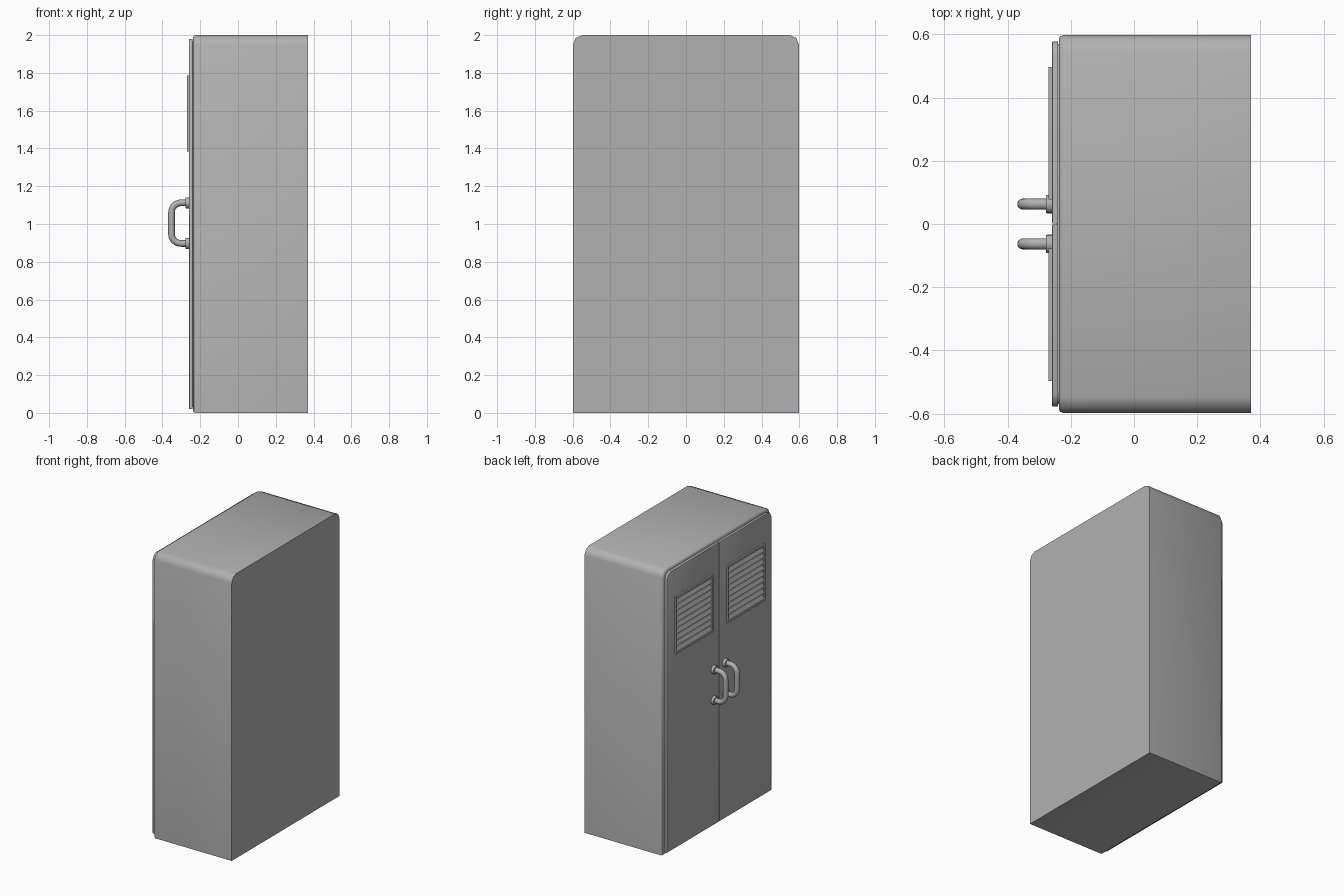
import bpy, bmesh, math
from mathutils import Vector, Matrix

if "Cube" in bpy.data.objects:
    bpy.data.objects.remove(bpy.data.objects["Cube"])

# dark grey painted metal
metal = bpy.data.materials.new("grey_metal")
metal.diffuse_color = (0.44, 0.44, 0.44, 1)
metal.use_nodes = True
metal.node_tree.nodes["Principled BSDF"].inputs["Base Color"].default_value = metal.diffuse_color


def finish(bm, name, mirror=False, angle=30):
    bmesh.ops.recalc_face_normals(bm, faces=bm.faces[:])
    me = bpy.data.meshes.new(name)
    bm.to_mesh(me)
    bm.free()
    me.materials.append(metal)
    ob = bpy.data.objects.new(name, me)
    bpy.context.collection.objects.link(ob)
    if mirror:
        m = ob.modifiers.new("mirror", 'MIRROR')
        m.use_axis = (False, True, False)
        m.use_mirror_merge = False
    bpy.context.view_layer.objects.active = ob
    ob.select_set(True)
    bpy.ops.object.shade_smooth_by_angle(angle=math.radians(angle))
    ob.select_set(False)
    return ob


def arc(cy, cz, r, a0, a1, n=2):
    return [(cy + r * math.cos(math.radians(a0 + (a1 - a0) * i / n)),
             cz + r * math.sin(math.radians(a0 + (a1 - a0) * i / n))) for i in range(n + 1)]


def panel(name, profile, x0, x1, bevel, mirror=False):
    """Extrude a y-z profile along x and round the rim of its front (x0) face."""
    bm = bmesh.new()
    face = bm.faces.new([bm.verts.new((x0, y, z)) for y, z in profile])
    ext = bmesh.ops.extrude_face_region(bm, geom=[face], use_keep_orig=True)
    for v in ext["geom"]:
        if isinstance(v, bmesh.types.BMVert):
            v.co.x = x1
    rim = [e for e in bm.edges if all(abs(v.co.x - x0) < 1e-5 for v in e.verts)]
    bmesh.ops.bevel(bm, geom=rim, offset=bevel, segments=2, profile=0.5, affect='EDGES')
    return finish(bm, name, mirror, 60)


def add_box(bm, centre, size, tilt=0):
    mat = (Matrix.Translation(centre) @ Matrix.Rotation(tilt, 4, 'Y')
           @ Matrix.Diagonal((*size, 1)))
    bmesh.ops.create_cube(bm, size=1, matrix=mat)


# cabinet body with rounded top corners
panel("cabinet_body",
      [(-0.598, 0), (0.598, 0)] + arc(0.548, 1.95, 0.05, 0, 90) + arc(-0.548, 1.95, 0.05, 90, 180),
      -0.238, 0.37, 0.013)

# recessed seam behind the doors
panel("door_seam",
      [(-0.57, 0.03), (0.57, 0.03)] + arc(0.53, 1.93, 0.04, 0, 90) + arc(-0.53, 1.93, 0.04, 90, 180),
      -0.246, -0.23, 0.001)

# pair of doors
panel("doors", [(0.001, 0.02), (0.578, 0.02)] + arc(0.538, 1.94, 0.04, 0, 90) + [(0.001, 1.98)],
      -0.259, -0.241, 0.002, True)

# vent frames
Y0, Y1, Z0, Z1, B = 0.078, 0.497, 1.385, 1.787, 0.014
bm = bmesh.new()
for y in (Y0 + B / 2, Y1 - B / 2):
    add_box(bm, (-0.262, y, (Z0 + Z1) / 2), (0.016, B, Z1 - Z0))
for z in (Z0 + B / 2, Z1 - B / 2):
    add_box(bm, (-0.262, (Y0 + Y1) / 2, z), (0.016, Y1 - Y0 - 2 * B, B))
finish(bm, "vent_frames", True)

# slanted vent slats
bm = bmesh.new()
N = 9
step = (Z1 - Z0 - 2 * B) / N
for i in range(N):
    z = Z0 + B + step * (i + 0.5)
    add_box(bm, (-0.259, (Y0 + Y1) / 2, z), (0.004, Y1 - Y0 - 2 * B, step), math.radians(24))
finish(bm, "vent_slats", True)

# bent tube handles, swept along a rounded path
R = 0.05
xo, zl, zh, yc, tube = -0.352, 0.897, 1.112, 0.063, 0.0175
path = ([(-0.255, zl)] + arc(xo + R, zl + R, R, 270, 180, 8)
        + arc(xo + R, zh - R, R, 180, 90, 8) + [(-0.255, zh)])
bm = bmesh.new()
rings = []
for i, (x, z) in enumerate(path):
    a, b = path[max(i - 1, 0)], path[min(i + 1, len(path) - 1)]
    t = Vector((b[0] - a[0], 0, b[1] - a[1])).normalized()
    side = t.cross(Vector((0, 1, 0)))
    rings.append([bm.verts.new(Vector((x, yc, z)) + tube * (
        math.cos(k * math.tau / 16) * side + math.sin(k * math.tau / 16) * Vector((0, 1, 0))))
        for k in range(16)])
for r0, r1 in zip(rings, rings[1:]):
    for k in range(16):
        bm.faces.new((r0[k], r0[(k + 1) % 16], r1[(k + 1) % 16], r1[k]))
bm.faces.new(rings[0])
bm.faces.new(rings[-1])
finish(bm, "handles", True, 40)

# round flanges at the handle ends
bm = bmesh.new()
for z in (zl, zh):
    bmesh.ops.create_cone(bm, cap_ends=True, segments=24, radius1=0.029, radius2=0.029, depth=0.023,
                          matrix=Matrix.Translation((-0.2675, yc, z)) @ Matrix.Rotation(math.pi / 2, 4, 'Y'))
rim = [e for e in bm.edges if all(v.co.x < -0.275 for v in e.verts)]
bmesh.ops.bevel(bm, geom=rim, offset=0.004, segments=2, profile=0.5, affect='EDGES')
finish(bm, "handle_flanges", True, 40)
